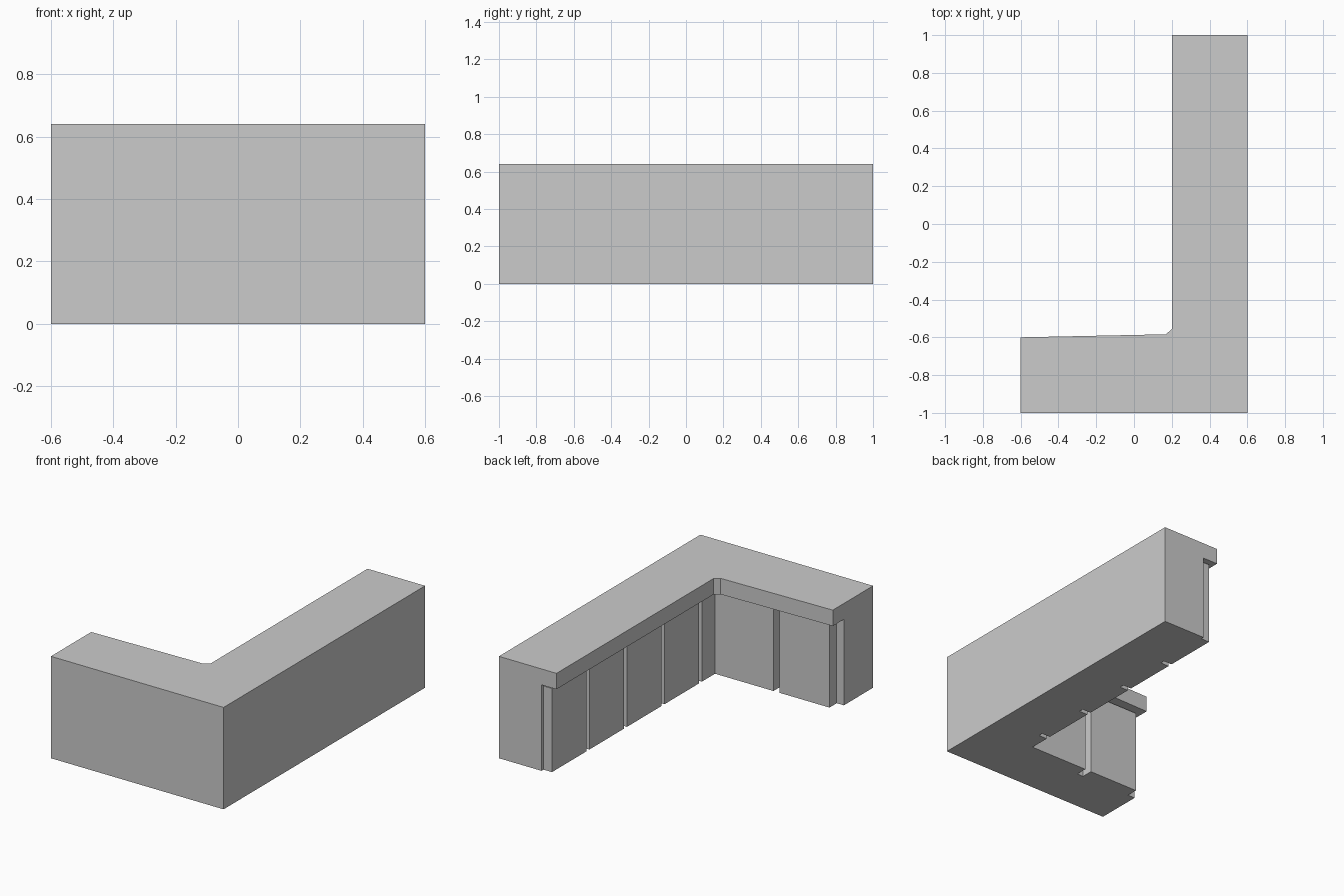
import bpy, bmesh

if "Cube" in bpy.data.objects:
    bpy.data.objects.remove(bpy.data.objects["Cube"])

TOP = 0.64          # overall height
SLAB_Z = 0.54       # underside of the worktop
DOOR_TOP = 0.525


def prism(name, outline, z0, z1):
    """Extrude a flat outline upward from z0 to z1."""
    bm = bmesh.new()
    face = bm.faces.new([bm.verts.new((x, y, z0)) for x, y in outline])
    ext = bmesh.ops.extrude_face_region(bm, geom=[face])
    verts = [v for v in ext["geom"] if isinstance(v, bmesh.types.BMVert)]
    bmesh.ops.translate(bm, verts=verts, vec=(0, 0, z1 - z0))
    bmesh.ops.recalc_face_normals(bm, faces=bm.faces)
    mesh = bpy.data.meshes.new(name)
    bm.to_mesh(mesh)
    bm.free()
    obj = bpy.data.objects.new(name, mesh)
    bpy.context.collection.objects.link(obj)
    return obj


def panel(name, x0, x1, y0, y1):
    return prism(name, [(x0, y0), (x1, y0), (x1, y1), (x0, y1)], 0, DOOR_TOP)


# L-shaped cabinet body, set back on the inner side
prism("cabinet_body",
      [(-0.6, -1), (0.6, -1), (0.6, 1), (0.304, 1), (0.304, -0.71), (-0.6, -0.71)],
      0, SLAB_Z)

# Worktop overhanging the inner side, small chamfer in the corner
prism("worktop",
      [(-0.6, -1), (0.6, -1), (0.6, 1), (0.2, 1),
       (0.2, -0.557), (0.168, -0.584), (-0.6, -0.6)],
      SLAB_Z, TOP)

# Doors along the long leg, last one is the filler at the corner
PITCH, GAP = 0.372, 0.028
for i in range(5):
    y1 = 0.98 - i * PITCH
    y0 = max(y1 - PITCH + GAP, -0.71)
    panel(f"long_side_door_{i + 1}", 0.245, 0.304, y0, y1)

# Doors along the short leg
for i, (x0, x1) in enumerate([(-0.161, 0.245), (-0.55, -0.204)]):
    panel(f"short_side_door_{i + 1}", x0, x1, -0.71, -0.638)
